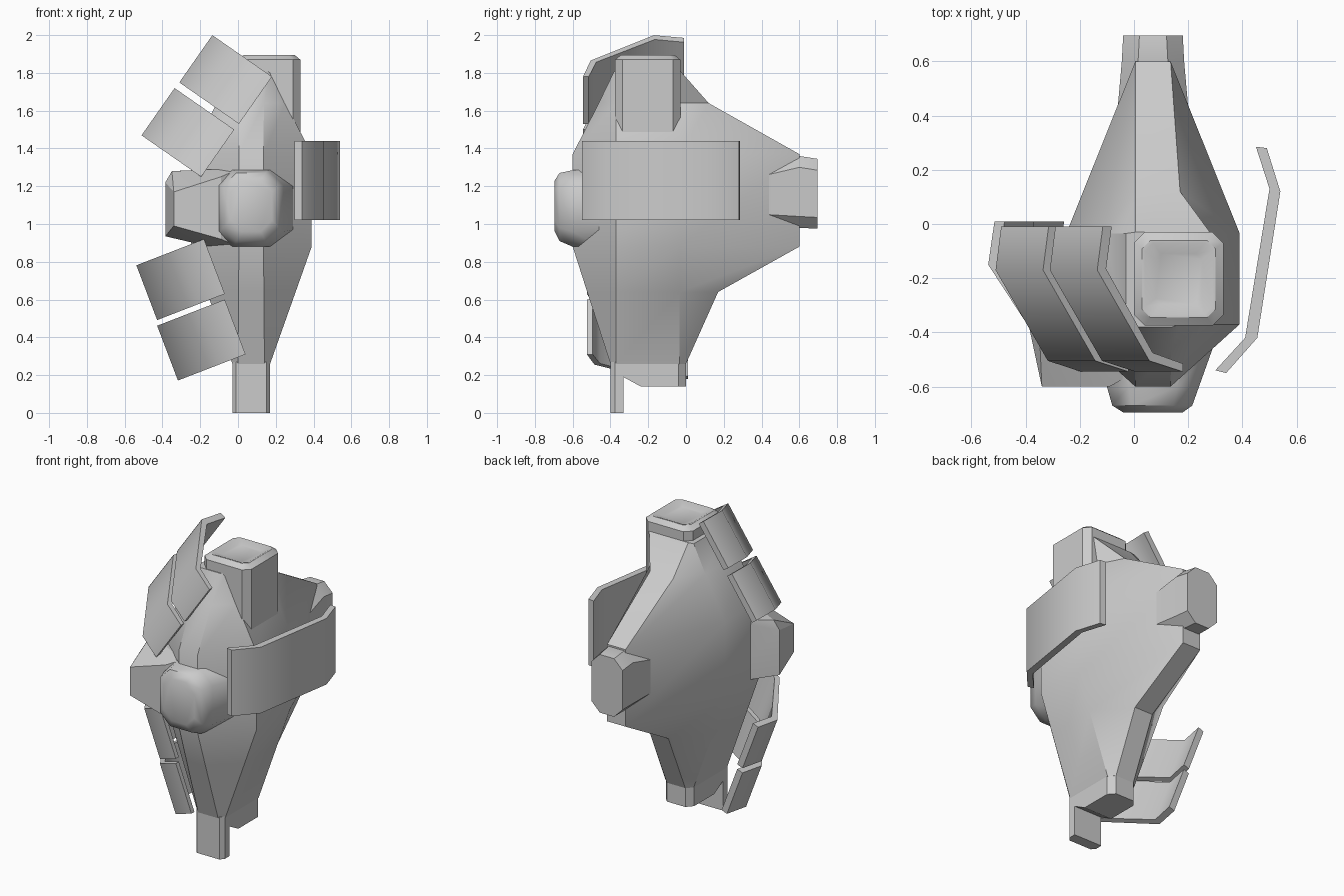
import bpy, bmesh, math
from mathutils import Vector


def finish(bm, name, angle=30):
    bmesh.ops.recalc_face_normals(bm, faces=bm.faces)
    me = bpy.data.meshes.new(name)
    bm.to_mesh(me)
    bm.free()
    ob = bpy.data.objects.new(name, me)
    bpy.context.collection.objects.link(ob)
    bpy.ops.object.select_all(action='DESELECT')
    ob.select_set(True)
    bpy.context.view_layer.objects.active = ob
    bpy.ops.object.shade_smooth_by_angle(angle=math.radians(angle))
    return ob


def loft(name, rings, angle=30):
    bm = bmesh.new()
    vs = [[bm.verts.new(p) for p in r] for r in rings]
    n = len(vs[0])
    for a, b in zip(vs, vs[1:]):
        for i in range(n):
            j = (i + 1) % n
            bm.faces.new((a[i], a[j], b[j], b[i]))
    bm.faces.new(vs[0])
    bm.faces.new(vs[-1])
    return finish(bm, name, angle)


def hull(name, pts):
    bm = bmesh.new()
    for p in pts:
        bm.verts.new(p)
    res = bmesh.ops.convex_hull(bm, input=bm.verts)
    junk = [g for g in res["geom_interior"] if isinstance(g, bmesh.types.BMVert)]
    if junk:
        bmesh.ops.delete(bm, geom=junk, context='VERTS')
    bmesh.ops.dissolve_limit(bm, angle_limit=0.03, verts=bm.verts, edges=bm.edges)
    return finish(bm, name, 20)


def octagon(a0, a1, b0, b1, c):
    """Rectangle with cut corners."""
    return [(a0 + c, b0), (a1 - c, b0), (a1, b0 + c), (a1, b1 - c),
            (a1 - c, b1), (a0 + c, b1), (a0, b1 - c), (a0, b0 + c)]


def along_z(z, *o):
    return [(x, y, z) for x, y in octagon(*o)]


def along_y(y, *o):
    return [(x, y, z) for x, z in octagon(*o)]


# Main body: stacked eight-sided sections
CX = 0.07


def section(z, fw, fy, sw, bw, by, sr=None, br=None):
    sr, br = sr or sw, br or bw
    return [(CX - fw, fy, z), (CX + fw, fy, z), (CX + sw, -0.37, z), (CX + sr, -0.035, z),
            (CX + br, by, z), (CX - bw, by, z), (CX - sw, -0.035, z), (CX - sw, -0.37, z)]


loft("body", [
    section(0.26, 0.07, -0.40, 0.10, 0.065, 0.0),
    section(0.64, 0.067, -0.523, 0.235, 0.065, 0.17),
    section(0.88, 0.065, -0.60, 0.32, 0.065, 0.60),
    section(1.37, 0.065, -0.60, 0.32, 0.065, 0.60),
    section(1.64, 0.067, -0.462, 0.182, 0.065, 0.12, br=0.10),
    section(1.81, 0.07, -0.38, 0.10, 0.065, -0.03, sr=0.22, br=0.21),
], 35)

# Top neck with a shallow recessed cap
loft("neck", [
    along_z(1.30, 0.0, 0.33, -0.375, -0.03, 0.04),
    along_z(1.87, 0.0, 0.33, -0.375, -0.03, 0.04),
    along_z(1.895, 0.03, 0.30, -0.345, -0.06, 0.03),
    along_z(1.895, 0.04, 0.29, -0.335, -0.07, 0.03),
    along_z(1.875, 0.08, 0.25, -0.295, -0.11, 0.02),
])

# Front and back hubs
loft("front_hub", [
    along_y(-0.38, -0.16, 0.31, 0.88, 1.29, 0.09),
    along_y(-0.46, -0.15, 0.29, 0.88, 1.29, 0.09),
    along_y(-0.60, -0.10, 0.24, 0.88, 1.285, 0.08),
    along_y(-0.67, -0.08, 0.215, 0.91, 1.27, 0.07),
    along_y(-0.695, -0.04, 0.18, 0.96, 1.23, 0.06),
], 45)
loft("back_hub", [
    along_y(0.35, -0.07, 0.21, 1.00, 1.31, 0.06),
    along_y(0.43, -0.06, 0.20, 0.99, 1.32, 0.06),
    along_y(0.60, -0.045, 0.185, 0.98, 1.36, 0.06),
    along_y(0.695, -0.04, 0.18, 0.975, 1.345, 0.06),
], 35)

# Side block on the front left
hull("side_block", [
    (-0.34, -0.60, 1.17), (-0.34, -0.60, 0.99), (-0.09, -0.60, 1.25), (-0.09, -0.60, 0.92),
    (-0.385, -0.39, 1.22), (-0.385, -0.39, 0.935), (-0.35, -0.38, 1.28),
    (-0.10, -0.50, 1.29), (-0.15, -0.45, 0.88), (0.0, -0.55, 0.88), (0.0, -0.55, 1.29),
    (-0.12, -0.2, 1.29), (-0.12, -0.2, 0.88)])

# Foot: thin front tab and a short peg behind it
hull("foot_tab", [(x, y, z) for z in (0.0, 0.27)
                  for x, y in ((-0.01, -0.40), (0.15, -0.40), (0.17, -0.375),
                               (0.17, -0.33), (-0.03, -0.33), (-0.03, -0.375))])
back = [(0.17, -0.04), (0.135, 0.0), (0.005, 0.0), (-0.03, -0.04)]
hull("foot_peg", [(x, y, z) for z in (0.14, 0.27) for x, y in back]
     + [(x, y, z) for x in (-0.03, 0.17)
        for y, z in ((-0.24, 0.14), (-0.28, 0.20), (-0.35, 0.20), (-0.35, 0.27))])


# Bent armour plates: profile in (outward, y), extruded across
def plate(name, origin, u, w, profile, dy=0.0):
    u, w = Vector((u[0], 0, u[1])), Vector((w[0], 0, w[1]))
    base = [Vector((origin[0], dy + y, origin[1])) + u * a for a, y in profile]
    loft(name, [base, [p + w for p in base]], 45)


SIDE = [(0.34, -0.55), (0.455, -0.42), (0.54, 0.12), (0.49, 0.28),
        (0.45, 0.285), (0.50, 0.13), (0.41, -0.42), (0.30, -0.54)]
BENT = [(0.0, -0.545), (0.15, -0.505), (0.385, -0.17), (0.36, -0.01),
        (0.32, -0.01), (0.345, -0.165), (0.135, -0.475), (0.0, -0.515)]
plate("right_plate", (0, 1.02), (1, 0), (0, 0.42), SIDE)
for i in range(2):
    plate(f"upper_plate_{i + 1}", (0.18 - 0.2 * i, 1.78 - 0.28 * i),
          (-0.82, 0.57), (-0.175, -0.25), BENT)
    plate(f"lower_plate_{i + 1}", (-0.18 + 0.11 * i, 0.92 - 0.32 * i),
          (-0.93, -0.36), (0.11, -0.29), BENT, 0.02)
